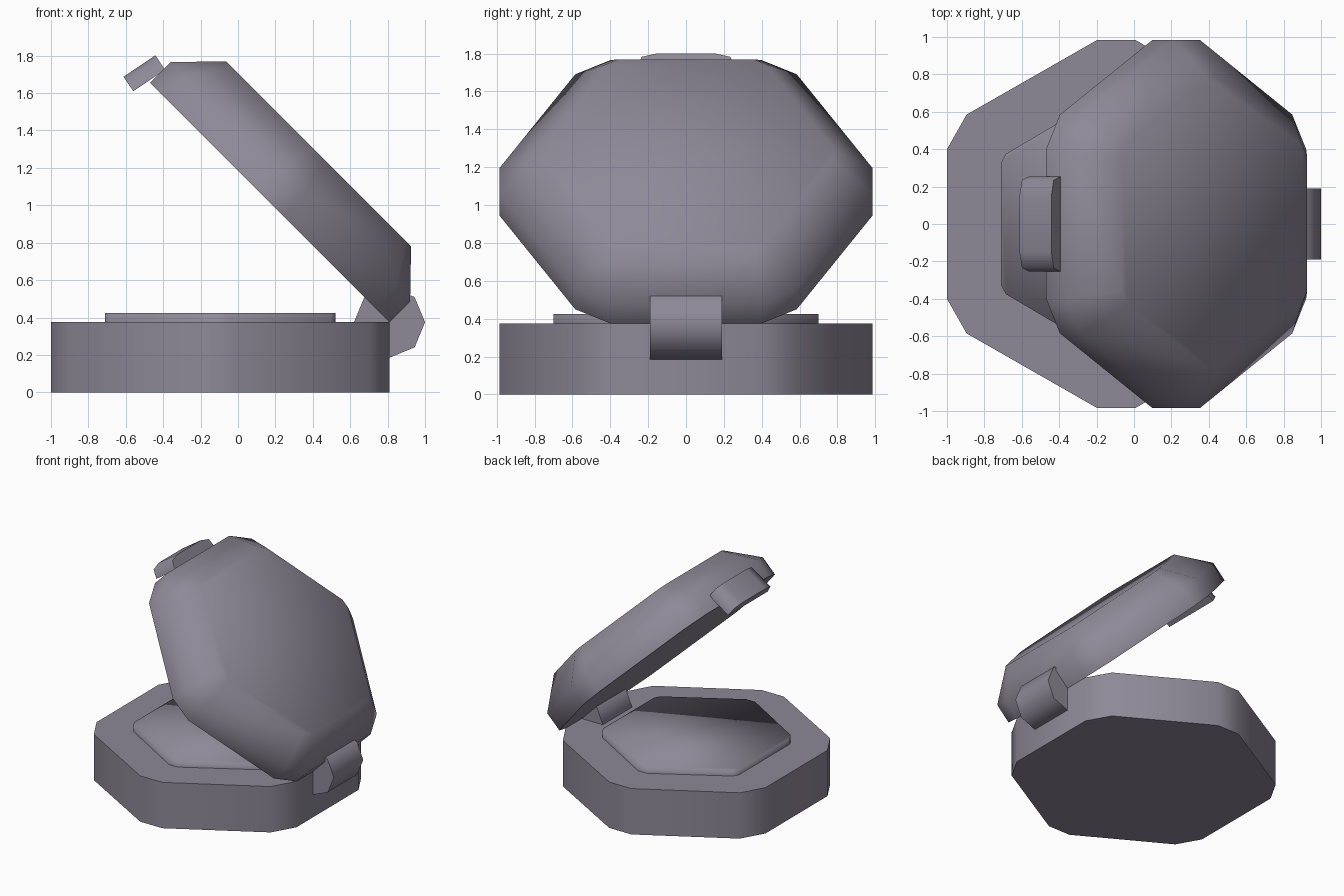
import bpy, bmesh, math
from mathutils import Matrix, Vector

cube = bpy.data.objects.get("Cube")
if cube:
    bpy.data.objects.remove(cube, do_unlink=True)

mat = bpy.data.materials.new("dusty_violet_grey")
mat.use_nodes = True
COLOUR = (0.27, 0.25, 0.31, 1)
mat.diffuse_color = COLOUR
mat.node_tree.nodes["Principled BSDF"].inputs["Base Color"].default_value = COLOUR


def loft(name, rings, matrix, angle):
    """Skin a stack of matching rings and cap both ends."""
    bm = bmesh.new()
    loops = [[bm.verts.new(matrix @ Vector(p)) for p in ring] for ring in rings]
    n = len(loops[0])
    for low, high in zip(loops, loops[1:]):
        for i in range(n):
            j = (i + 1) % n
            bm.faces.new((low[i], low[j], high[j], high[i]))
    bm.faces.new(loops[0][::-1])
    bm.faces.new(loops[-1])
    bmesh.ops.recalc_face_normals(bm, faces=bm.faces)
    mesh = bpy.data.meshes.new(name)
    bm.to_mesh(mesh)
    bm.free()
    mesh.materials.append(mat)
    obj = bpy.data.objects.new(name, mesh)
    bpy.context.collection.objects.link(obj)
    bpy.ops.object.select_all(action='DESELECT')
    obj.select_set(True)
    bpy.context.view_layer.objects.active = obj
    bpy.ops.object.shade_smooth_by_angle(angle=math.radians(angle))
    return obj


def outline(quarter, z):
    """Mirror a quarter outline into a full ring."""
    half = quarter + [(-x, y) for x, y in reversed(quarter)]
    return [(x, y, z) for x, y in half + [(-x, -y) for x, y in half]]


BODY = [(0.905, 0.40), (0.80, 0.585), (0.10, 0.985)]      # case outline
CROWN = [(0.70, 0.36), (0.66, 0.425), (0.04, 0.775)]      # flat top of the lid
PAD = [(0.615, 0.33), (0.59, 0.375), (0.04, 0.70)]        # raised inner pad

# Case bottom and the softly shaded inner pad
centre = Matrix.Translation((-0.095, 0, 0))
loft("base", [outline(BODY, 0), outline(BODY, 0.375)], centre, 50)
loft("inner_pad", [outline(PAD, 0.3), outline(PAD, 0.425)], centre, 120)

# Open lid, swung about the rear edge
pivot = Vector((0.81, 0, 0.375))
swing = (Matrix.Translation(pivot) @ Matrix.Rotation(math.radians(45), 4, 'Y')
         @ Matrix.Translation((-0.905, 0, 0)))
loft("lid", [outline(BODY, 0), outline(BODY, 0.156), outline(CROWN, 0.368)], swing, 60)

# Eight-sided hinge barrel
barrel = [[(0.19 * math.cos(k * math.pi / 4), y, 0.19 * math.sin(k * math.pi / 4))
           for k in range(8)] for y in (-0.19, 0.19)]
loft("hinge", barrel, Matrix.Translation(pivot), 50)

# Latch tab at the lid's free edge, with rounded shoulders
side = [(0.255, 0), (0.235, 0.07), (0.15, 0.093)]
section = side + [(-y, h) for y, h in reversed(side)]
tab = [[(x, y, h) for y, h in section] for x in (0, 0.205)]
loft("latch", tab, Matrix.Translation((-0.56, 0, 1.61))
     @ Matrix.Rotation(math.radians(-34), 4, 'Y'), 60)
